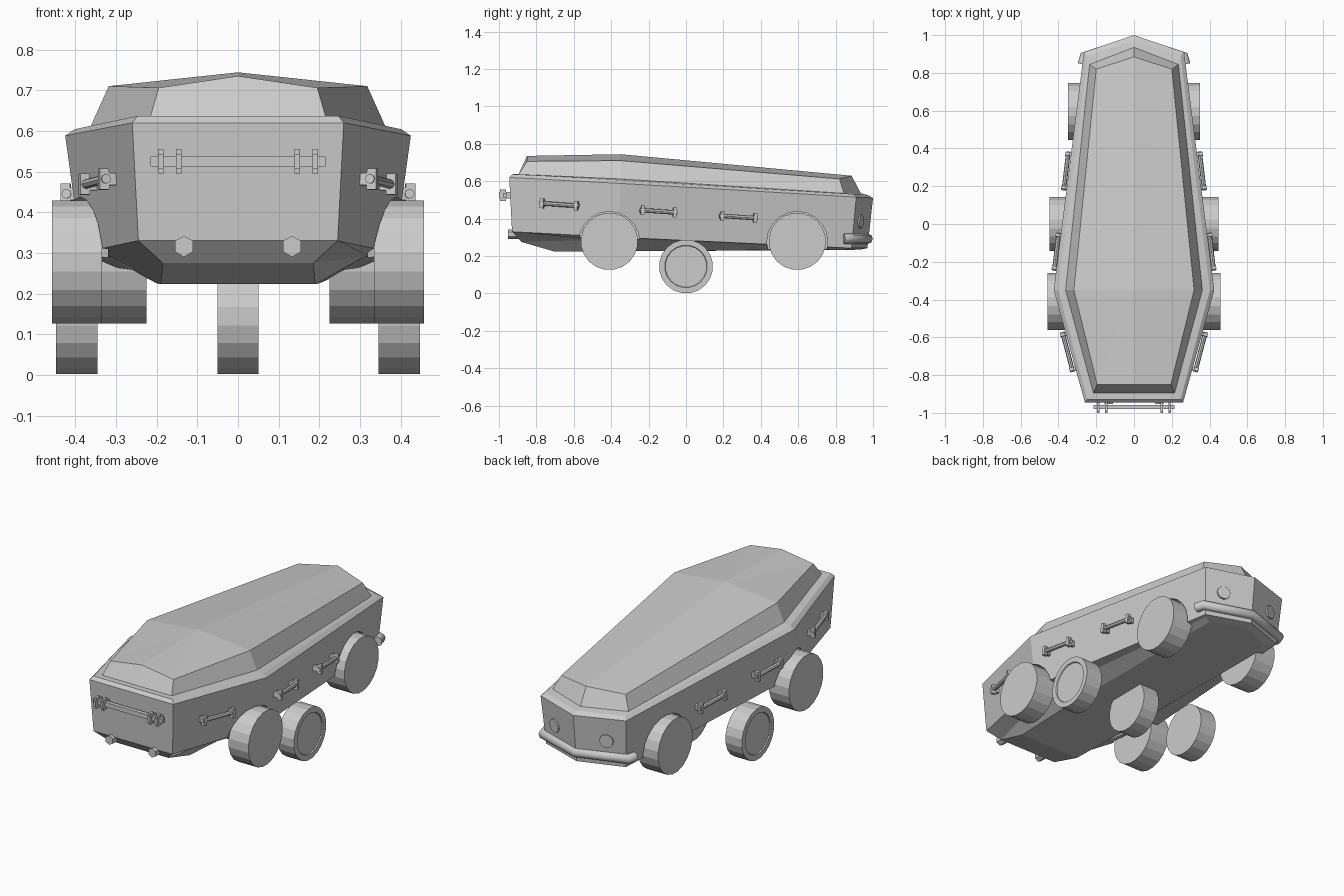
import bpy, bmesh, math
from mathutils import Matrix, Vector

if "Cube" in bpy.data.objects:
    bpy.data.objects.remove(bpy.data.objects["Cube"])

def finish(name, bm):
    bmesh.ops.recalc_face_normals(bm, faces=bm.faces)
    me = bpy.data.meshes.new(name)
    bm.to_mesh(me)
    bm.free()
    ob = bpy.data.objects.new(name, me)
    bpy.context.collection.objects.link(ob)
    return ob

def full_loop(half, front_z=None):
    """Coffin ring from right half: front corner, shoulder, rear corner, rear centre."""
    f = half[0]
    ring = [(0, f[1], f[2] if front_z is None else front_z)] + list(half)
    return ring + [(-x, y, z) for x, y, z in reversed(half[:3])]

def skin(bm, rings):
    rows = [[bm.verts.new(p) for p in r] for r in rings]
    for a, b in zip(rows, rows[1:]):
        for i in range(len(a)):
            j = (i + 1) % len(a)
            bm.faces.new((a[i], a[j], b[j], b[i]))
    return rows

def cylinder(bm, p0, p1, r, n, twist=0.0):
    p0, p1 = Vector(p0), Vector(p1)
    d = p1 - p0
    m = Matrix.Translation((p0 + p1) / 2) @ d.to_track_quat('Z', 'Y').to_matrix().to_4x4()
    return bmesh.ops.create_cone(bm, cap_ends=True, segments=n, radius1=r, radius2=r,
                                 depth=d.length, matrix=m @ Matrix.Rotation(twist, 4, 'Z'))

def box(bm, frame, centre, size):
    m = frame @ Matrix.Translation(centre) @ Matrix.Diagonal((*size, 1))
    bmesh.ops.create_cube(bm, size=1, matrix=m)

# Coffin-shaped body: belly, chamfer, side walls, rim
base = [(.215, -.895, .637), (.362, -.35, .612), (.235, .845, .535), (0, .935, .535)]
halves = [
    [(.19, -.70, .223), (.20, -.35, .225), (.19, .85, .232), (0, .93, .234)],
    [(.185, -.88, .275), (.31, -.35, .29), (.23, .87, .238), (0, .95, .238)],
    [(.245, -.93, .33), (.385, -.36, .30), (.247, .885, .242), (0, .97, .242)],
    [(.26, -.945, .62), (.425, -.35, .588), (.265, .91, .515), (0, 1.0, .51)],
    [(.247, -.928, .637), (.402, -.35, .604), (.247, .89, .53), (0, .972, .526)],
    base]
bm = bmesh.new()
rows = skin(bm, [full_loop(h) for h in halves])
bm.faces.new(rows[0])
bm.faces.new(rows[-1])
body = finish("body", bm)

# Wheel arches cut into the body
for y, inner in ((-.41, .32), (.595, .22)):
    for s in (-1, 1):
        bm = bmesh.new()
        cylinder(bm, (s * inner, y, .275), (s * .6, y, .275), .163, 20)
        cutter = finish("arch_cutter", bm)
        cutter.hide_render = True
        mod = body.modifiers.new("arch", 'BOOLEAN')
        mod.operation, mod.solver, mod.object = 'DIFFERENCE', 'EXACT', cutter
        bpy.context.view_layer.objects.active = body
        bpy.ops.object.modifier_apply(modifier=mod.name)
        bpy.data.objects.remove(cutter)

# Raised lid with a shallow ridge
top = [(.195, -.85, .706), (.318, -.35, .71), (.20, .82, .612), (0, .885, .629)]
bm = bmesh.new()
rows = skin(bm, [full_loop(base), full_loop(top, .735)])
peak = bm.verts.new((0, -.35, .744))
t = rows[1]
for i in range(8):
    bm.faces.new((t[i], t[(i + 1) % 8], peak))
finish("lid", bm)

# Wheels: outer front and rear pairs, lower middle row of three
def wheel(name, x0, x1, y, z, r, n, ring=False):
    bm = bmesh.new()
    cylinder(bm, (x0, y, z), (x1, y, z), r, n, math.pi / n)
    if ring:
        bm.faces.ensure_lookup_table()
        cap = max((f for f in bm.faces if len(f.verts) == n),
                  key=lambda f: abs(f.calc_center_median().x))
        bmesh.ops.inset_region(bm, faces=[cap], thickness=.03, depth=0)
        bmesh.ops.inset_region(bm, faces=[cap], thickness=.003, depth=-.006)
    finish(name, bm)

for s, side in ((1, "right"), (-1, "left")):
    wheel("front_wheel_" + side, s * .335, s * .458, -.41, .278, .153, 20)
    wheel("rear_wheel_" + side, s * .225, s * .35, .595, .278, .153, 20)
    wheel("middle_wheel_" + side, s * .345, s * .447, 0, .144, .144, 20, True)
wheel("middle_wheel_centre", -.051, .051, 0, .144, .144, 20)

# Carrying handles along the sides
outline = [(.252, -.938), (.405, -.355), (.256, .897)]
def side_point(y):
    a, b = (outline[0], outline[1]) if y < -.355 else (outline[1], outline[2])
    k = (y - a[1]) / (b[1] - a[1])
    return Vector((a[0] + k * (b[0] - a[0]), y, .475 - .07 * (y + .67)))

for n, (y0, y1) in enumerate(((-.775, -.565), (-.25, -.05), (.175, .38))):
    for s, side in ((1, "right"), (-1, "left")):
        mirror = Matrix.Diagonal((s, 1, 1, 1))
        p0, p1 = mirror @ side_point(y0), mirror @ side_point(y1)
        along = (p1 - p0).normalized()
        out = along.cross(Vector((0, 0, 1))).normalized() * s
        up = along.cross(out)
        rot = Matrix((along, out, up)).transposed().to_4x4()
        bm = bmesh.new()
        cylinder(bm, p0 + out * .03, p1 + out * .03, .012, 8)
        for p, e in ((p0, 1), (p1, -1)):
            f = Matrix.Translation(p) @ rot
            box(bm, f, (e * .014, .018, 0), (.018, .052, .03))
            box(bm, f, (e * .014, .033, 0), (.018, .024, .052))
        finish("side_handle_%s_%d" % (side, n + 1), bm)

# Front handle bar with four brackets
bm = bmesh.new()
eye = Matrix.Identity(4)
box(bm, eye, (0, -.968, .525), (.43, .022, .025))
for x in (-.19, -.146, .146, .19):
    box(bm, eye, (x, -.969, .525), (.014, .062, .034))
    box(bm, eye, (x, -.978, .525), (.014, .032, .06))
finish("front_handle", bm)

# Hexagonal pipes under the front
for s, side in ((1, "right"), (-1, "left")):
    bm = bmesh.new()
    cylinder(bm, (s * .133, -.952, .316), (s * .133, -.86, .316), .026, 6, math.pi / 6 * 0)
    finish("front_pipe_" + side, bm)

# Rear bumper tube bent around the tail
cu = bpy.data.curves.new("rear_bumper", 'CURVE')
cu.dimensions = '3D'
cu.bevel_depth, cu.bevel_resolution, cu.use_fill_caps = .027, 2, True
sp = cu.splines.new('POLY')
path = [(.272, .845), (.262, .887), (0, .972), (-.262, .887), (-.272, .845)]
sp.points.add(len(path) - 1)
for pt, (x, y) in zip(sp.points, path):
    pt.co = (x, y, .292, 1)
bpy.context.collection.objects.link(bpy.data.objects.new("rear_bumper", cu))

# Tail lights on the two rear faces
for s, side in ((1, "right"), (-1, "left")):
    bm = bmesh.new()
    c, n = Vector((s * .16, .932, .385)), Vector((s * .33, .944, -.05)).normalized()
    cylinder(bm, c - n * .02, c + n * .008, .037, 12)
    finish("tail_light_" + side, bm)
